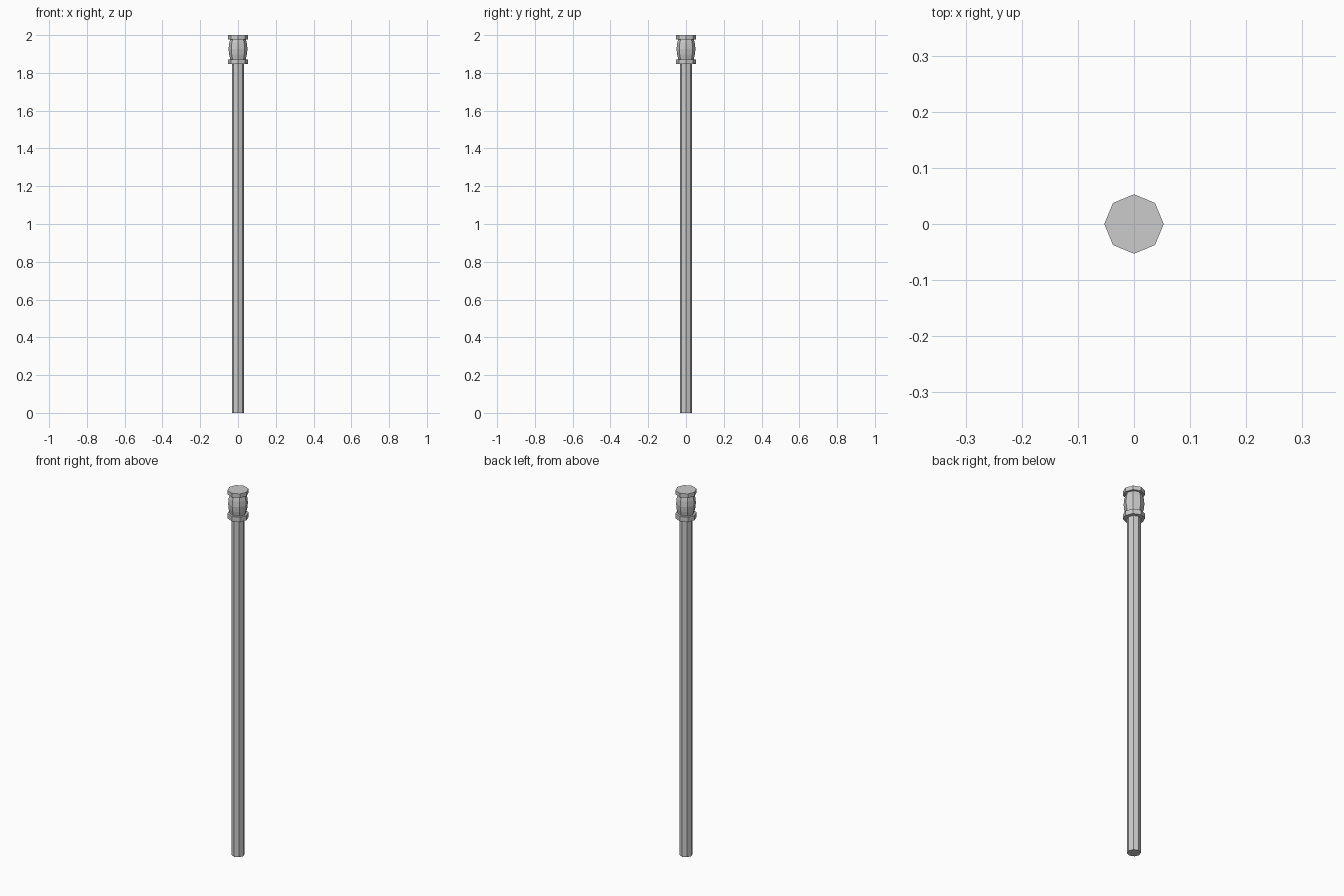
import bpy, bmesh, math

if "Cube" in bpy.data.objects:
    bpy.data.objects.remove(bpy.data.objects["Cube"])

SIDES = 8


def lathe(name, profile):
    """Closed solid turned around z from (radius, height) points, bottom to top."""
    bm = bmesh.new()
    rings = []
    for r, z in profile:
        rings.append([bm.verts.new((r * math.cos(2 * math.pi * i / SIDES),
                                    r * math.sin(2 * math.pi * i / SIDES), z))
                      for i in range(SIDES)])
    for a, b in zip(rings, rings[1:]):
        for i in range(SIDES):
            j = (i + 1) % SIDES
            bm.faces.new((a[i], a[j], b[j], b[i]))
    bm.faces.new(rings[0][::-1])
    bm.faces.new(rings[-1])
    mesh = bpy.data.meshes.new(name)
    bm.to_mesh(mesh)
    bm.free()
    obj = bpy.data.objects.new(name, mesh)
    bpy.context.collection.objects.link(obj)
    return obj


# long shaft
lathe("shaft", [(0.033, 0), (0.033, 1.846)])
# collar under the knob
lathe("lower_collar", [(0.053, 1.846), (0.053, 1.872)])
# barrel-shaped knob
lathe("knob", [(0.041, 1.872), (0.047, 1.897), (0.050, 1.926),
               (0.047, 1.955), (0.041, 1.978)])
# flat cap
lathe("top_cap", [(0.053, 1.978), (0.053, 2.0)])
